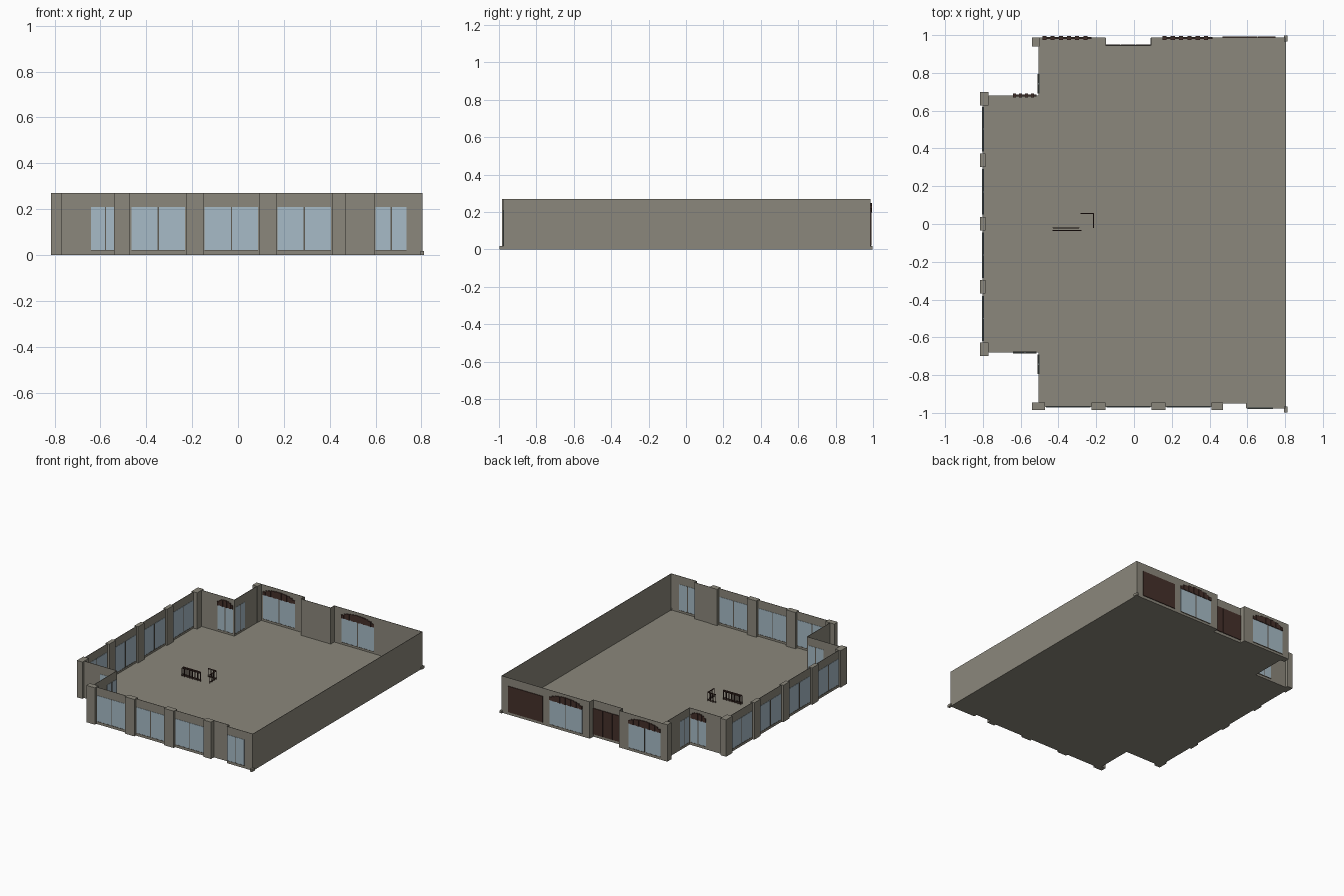
import bpy, bmesh, math
from mathutils import Vector

if "Cube" in bpy.data.objects:
    bpy.data.objects.remove(bpy.data.objects["Cube"])


def material(name, rgb):
    m = bpy.data.materials.new(name)
    m.diffuse_color = (*rgb, 1)
    m.use_nodes = True
    m.node_tree.nodes["Principled BSDF"].inputs["Base Color"].default_value = m.diffuse_color
    return m


STONE = material("warm_grey", (0.26, 0.245, 0.20))
GLASS = material("pale_blue_glass", (0.39, 0.50, 0.57))
BROWN = material("dark_brown", (0.06, 0.03, 0.024))
FRAME = material("frame_grey", (0.12, 0.11, 0.09))

H = 0.27          # wall height
SILL, HEAD = 0.02, 0.21


def finish(name, bm, mat):
    me = bpy.data.meshes.new(name)
    bmesh.ops.recalc_face_normals(bm, faces=bm.faces)
    bm.to_mesh(me)
    bm.free()
    me.materials.append(mat)
    ob = bpy.data.objects.new(name, me)
    bpy.context.collection.objects.link(ob)
    return ob


def add_slab(bm, p, q, z0, z1, th):
    """Upright slab of thickness th centred on the plan line p-q."""
    p, q = Vector(p), Vector(q)
    d = (q - p).normalized()
    n = Vector((-d.y, d.x)) * th / 2
    plan = [p - n, q - n, q + n, p + n]
    lo = [bm.verts.new((v.x, v.y, z0)) for v in plan]
    hi = [bm.verts.new((v.x, v.y, z1)) for v in plan]
    bm.faces.new(lo[::-1])
    bm.faces.new(hi)
    for i in range(4):
        j = (i + 1) % 4
        bm.faces.new((lo[i], lo[j], hi[j], hi[i]))


def slabs(name, mat, items):
    bm = bmesh.new()
    for it in items:
        add_slab(bm, *it)
    return finish(name, bm, mat)


def block(name, x0, x1, y0, y1, z0, z1, mat):
    ym = (y0 + y1) / 2
    return slabs(name, mat, [((x0, ym), (x1, ym), z0, z1, y1 - y0)])


def window(name, p, q, z0=SILL, z1=HEAD, lights=2):
    """Glass pane with mullions and a sill strip."""
    p, q = Vector(p), Vector(q)
    slabs(name + "_glass", GLASS, [(p, q, z0, z1, 0.007)])
    d = (q - p).normalized() * 0.003
    bars = [(p, q, z0 - 0.003, z0 + 0.002, 0.0095)]
    for i in range(1, lights):
        c = p.lerp(q, i / lights)
        bars.append((c - d, c + d, z0 + 0.002, z1, 0.0095))
    slabs(name + "_frame", FRAME, bars)


def arch(name, x0, x1, y, n=12):
    """Arched louvre made of upright slats of varying height."""
    w = (x1 - x0) / n
    items = []
    for i in range(n):
        t = (i + 0.5) / n * 2 - 1
        top = 0.205 + 0.043 * math.sqrt(1 - t * t)
        items.append(((x0 + i * w, y), (x0 + (i + 1) * w, y), 0.198, top,
                      0.012 if i % 2 else 0.020))
    slabs(name, BROWN, items)


# Plan outline shared by floor and walls
half = [(-0.505, 0.68), (-0.80, 0.68)]
outline = [(0.803, -0.975), (0.803, 0.985), (0.09, 0.985), (0.09, 0.945),
           (-0.15, 0.945), (-0.15, 0.985), (-0.505, 0.985)] + half
outline += [(x, -y) for x, y in half[::-1]]
outline += [(-0.505, -0.967), (0.47, -0.967), (0.47, -0.95),
            (0.595, -0.95), (0.595, -0.975)]

# Floor
bm = bmesh.new()
f = bm.faces.new([bm.verts.new((x, y, 0)) for x, y in outline])
ext = bmesh.ops.extrude_face_region(bm, geom=[f])
bmesh.ops.translate(bm, vec=(0, 0, 0.004),
                    verts=[v for v in ext["geom"] if isinstance(v, bmesh.types.BMVert)])
finish("floor", bm, STONE)

# Walls
slabs("walls", STONE, [(a, b, 0, H, 0.003)
                       for a, b in zip(outline, outline[1:] + outline[:1])])

# Front pillars
for i, (x0, x1) in enumerate([(-0.54, -0.47), (-0.225, -0.15), (0.092, 0.168), (0.41, 0.47)]):
    block(f"front_pillar_{i}", x0, x1, -0.985, -0.945, 0, H, STONE)

# Left side pillars
for i, y in enumerate([-0.663, -0.332, 0.002, 0.337, 0.663]):
    w = -0.77 if i in (0, 4) else -0.785
    block(f"left_pillar_{i}", -0.815, w, y - 0.036, y + 0.036, 0, H, STONE)

# Corner posts beside the two recessed corners
block("back_corner_post", -0.54, -0.50, 0.94, 0.987, 0, H, STONE)
for s in (-1, 1):
    y0, y1 = sorted((s * 0.67, s * 0.70))
    block("recess_post", -0.815, -0.77, y0, y1, 0, H, STONE)
    y0, y1 = sorted((s * 0.965, s * 0.998))
    block("corner_skirting", 0.795, 0.812, y0, y1, 0, 0.018, STONE)

# Front windows
for i, (x0, x1) in enumerate([(-0.465, -0.23), (-0.145, 0.088), (0.173, 0.405)]):
    window(f"front_window_{i}", (x0, -0.967), (x1, -0.967))
window("front_side_window", (0.60, -0.975), (0.735, -0.975))

# Left windows
for i, (y0, y1) in enumerate([(-0.62, -0.38), (-0.285, -0.045), (0.05, 0.29), (0.385, 0.62)]):
    window(f"left_window_{i}", (-0.80, y0), (-0.80, y1))

# Windows wrapping the recessed corners
for s in (-1, 1):
    window("recess_window", (-0.64, s * 0.68), (-0.515, s * 0.68))
    window("recess_side_window", (-0.505, s * 0.69), (-0.505, s * 0.795))
arch("recess_arch", -0.64, -0.515, 0.68, 8)

# Back windows with arched louvres
for i, (x0, x1) in enumerate([(-0.485, -0.225), (0.15, 0.415)]):
    window(f"back_window_{i}", (x0, 0.985), (x1, 0.985), z1=0.20)
    arch(f"back_arch_{i}", x0, x1, 0.985)

# Brown shutters on the outside of the back wall
for name, x0, x1, y in [("back_shutter", 0.467, 0.75, 0.989),
                        ("recess_shutter", -0.148, 0.088, 0.949)]:
    w = (x1 - x0) / 3
    slabs(name, BROWN, [((x0 + i * w + 0.001, y), (x0 + (i + 1) * w - 0.001, y),
                         SILL, HEAD, 0.005) for i in range(3)])

# Stair railings in the middle of the floor
runs = [((-0.43, -0.034), (-0.28, -0.034)), ((-0.43, -0.02), (-0.29, -0.02)),
        ((-0.28, 0.055), (-0.215, 0.055)), ((-0.215, 0.055), (-0.215, -0.02))]
for k, (a, b) in enumerate(runs):
    a, b = Vector(a), Vector(b)
    d = (b - a).normalized() * 0.002
    n = max(3, round((b - a).length / 0.022))
    items = [(a, b, 0.062, 0.068, 0.005), (a, b, 0.008, 0.012, 0.004)]
    for i in range(n + 1):
        c = a.lerp(b, i / n)
        items.append((c - d, c + d, 0.004, 0.064, 0.004))
    slabs(f"railing_{k}", BROWN, items)
